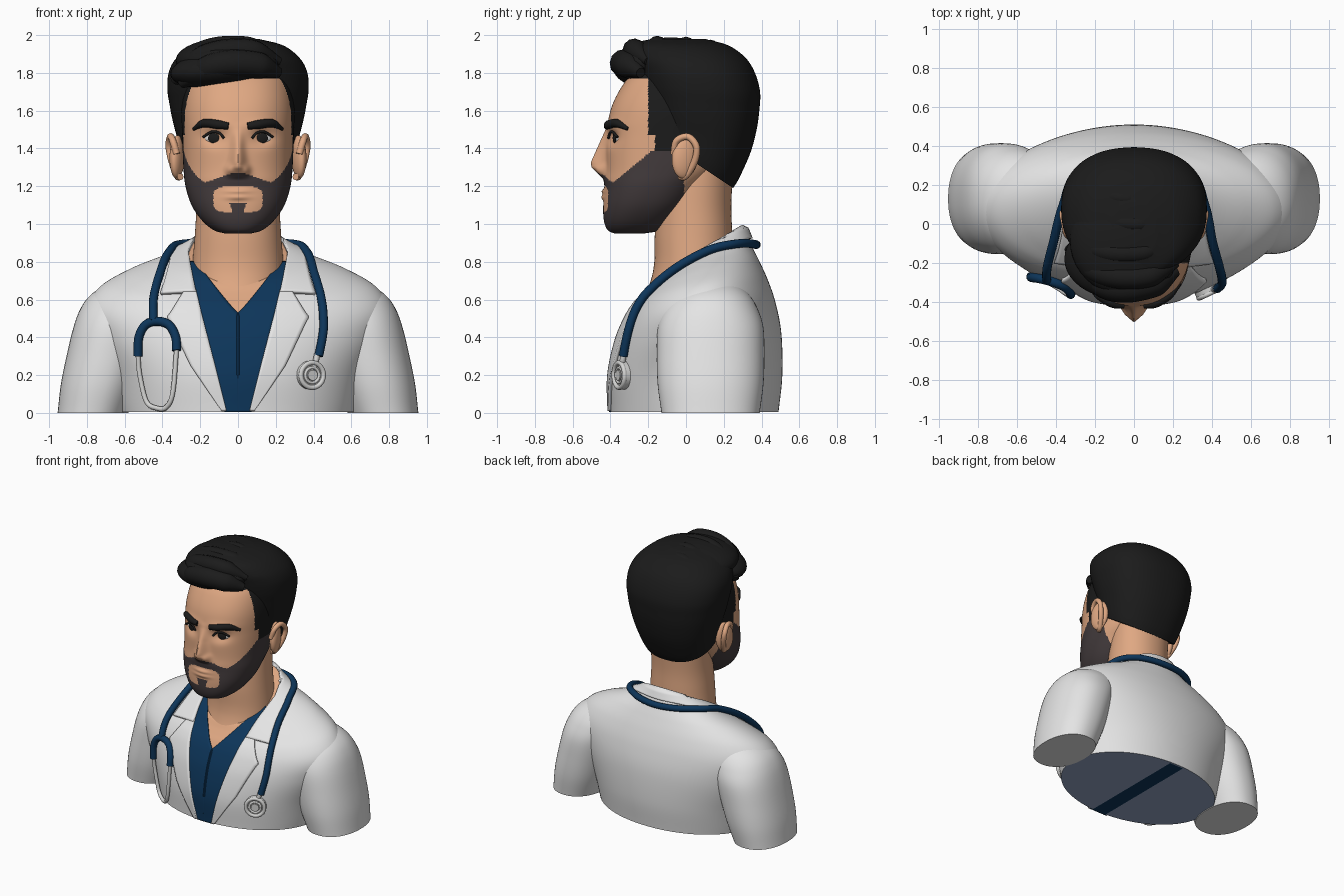
import bpy, bmesh, math
from mathutils import Vector
from mathutils.bvhtree import BVHTree

if "Cube" in bpy.data.objects:
    bpy.data.objects.remove(bpy.data.objects["Cube"])


def mat(name, r, g, b):
    m = bpy.data.materials.new(name)
    m.diffuse_color = (r, g, b, 1)
    m.use_nodes = True
    m.node_tree.nodes["Principled BSDF"].inputs["Base Color"].default_value = m.diffuse_color
    return m


SKIN = mat("skin tan", .74, .39, .225)
HAIR = mat("hair black", .011, .011, .011)
BEARD = mat("beard dark brown", .055, .043, .045)
COAT = mat("coat white", .78, .78, .78)
NAVY = mat("scrubs navy", .004, .036, .102)
METAL = mat("metal grey", .66, .66, .65)
EYE = mat("eye white", .75, .72, .70)
LINING = mat("lining blue grey", .29, .37, .54)


def spline(pts, sub):
    """Catmull-Rom through points of any dimension."""
    p = [Vector(q) for q in pts]
    p = [p[0] * 2 - p[1]] + p + [p[-1] * 2 - p[-2]]
    out = []
    for i in range(1, len(p) - 2):
        a, b, c, d = p[i - 1:i + 3]
        for k in range(sub):
            t = k / sub
            out.append((b * 2 + (c - a) * t + (a * 2 - b * 5 + c * 4 - d) * t * t
                        + (b * 3 - a - c * 3 + d) * t ** 3) * .5)
    return out + [p[-2]]


def lerp_table(table, z):
    for (z0, *a), (z1, *b) in zip(table, table[1:]):
        if z <= z1:
            t = max(0, (z - z0) / (z1 - z0))
            return [u + (v - u) * t for u, v in zip(a, b)]
    return list(table[-1][1:])


def mesh_obj(name, verts, faces, mats, rule=None):
    me = bpy.data.meshes.new(name)
    me.from_pydata(verts, [], faces)
    ob = bpy.data.objects.new(name, me)
    bpy.context.collection.objects.link(ob)
    for m in mats:
        me.materials.append(m)
    if rule:
        for f in me.polygons:
            f.material_index = rule(f.center, f.normal)
    return ob


def loft(name, rings, mats, n=64, sub=8, p=2.3, warp=None, rule=None):
    """Superellipse rings: (z, half_width, y_front, y_back) or
    (z_front, z_back, x0, x1, y_front, y_back, bump)."""
    rings = [(r[0], r[0], -r[1], r[1], r[2], r[3], 0) if len(r) == 4 else r for r in rings]
    verts, rows = [], spline(rings, sub)
    for zf, zb, x0, x1, yf, yb, bump in rows:
        for k in range(n):
            a = 2 * math.pi * k / n
            u, v = (math.copysign(abs(w) ** (2 / p), w) for w in (math.cos(a), math.sin(a)))
            q = Vector(((x0 + x1) / 2 + (x1 - x0) / 2 * u, (yf + yb) / 2 + (yb - yf) / 2 * v,
                        zf + (zb - zf) * (v + 1) / 2 + bump * (1 - v * v)))
            verts.append(warp(q) if warp else q)
    faces = [(i * n + k, i * n + (k + 1) % n, (i + 1) * n + (k + 1) % n, (i + 1) * n + k)
             for i in range(len(rows) - 1) for k in range(n)]
    faces += [tuple(range(n))[::-1], tuple(range(len(verts) - n, len(verts)))]
    mesh_obj(name, verts, faces, mats, rule)
    return BVHTree.FromPolygons(verts, faces)


def snap(bvh, q, off):
    loc, nrm = bvh.find_nearest(q)[:2]
    return loc + nrm * off


def front(bvh, x, z, off=0):
    hit = bvh.ray_cast(Vector((x, -3, z)), Vector((0, 1, 0)))[0]
    hit = hit or bvh.find_nearest(Vector((x, -.3, z)))[0]
    return Vector((x, hit.y - off, z))


def tube(name, pts, r, m, bvh=None, off=0, taper=(1, 1), sub=10):
    pts = spline(pts, sub)
    if bvh:
        pts = [snap(bvh, q, off) for q in pts]
    cu = bpy.data.curves.new(name, 'CURVE')
    cu.dimensions, cu.bevel_depth, cu.bevel_resolution, cu.use_fill_caps = '3D', r, 4, True
    sp = cu.splines.new('POLY')
    sp.points.add(len(pts) - 1)
    table = [(i / (len(taper) - 1), t) for i, t in enumerate(taper)]
    for i, q in enumerate(pts):
        sp.points[i].co = (*q, 1)
        sp.points[i].radius = lerp_table(table, i / (len(pts) - 1))[0]
    cu.materials.append(m)
    ob = bpy.data.objects.new(name, cu)
    bpy.context.collection.objects.link(ob)
    bpy.ops.object.select_all(action='DESELECT')
    ob.select_set(True)
    bpy.context.view_layer.objects.active = ob
    bpy.ops.object.convert(target='MESH')


def ball(name, loc, radii, m, rot=(0, 0, 0)):
    bpy.ops.mesh.primitive_uv_sphere_add(segments=40, ring_count=24, location=loc, rotation=rot)
    ob = bpy.context.object
    ob.name, ob.scale = name, radii
    ob.data.materials.append(m)


def sheet(name, grid, m, thick):
    w = len(grid[0])
    faces = [(i * w + j, i * w + j + 1, (i + 1) * w + j + 1, (i + 1) * w + j)
             for i in range(len(grid) - 1) for j in range(w - 1)]
    ob = mesh_obj(name, [q for row in grid for q in row], faces, [m])
    s = ob.modifiers.new("thickness", 'SOLIDIFY')
    s.thickness, s.offset = thick, 0


def patch(name, bvh, rows, s, m, off, thick, steps=60):
    """Sheet laid on the front of a body, spanning x0..x1 at each height."""
    z0, z1 = rows[0][0], rows[-1][0]
    grid = []
    for i in range(steps + 1):
        z = z0 + (z1 - z0) * i / steps
        a, b = lerp_table(rows, z)
        grid.append([front(bvh, s * (a + (b - a) * j / 8), z, off) for j in range(9)])
    sheet(name, grid, m, thick)


# Coat body, with bare chest inside the opening and a lining underneath
OPEN = [(0, .06), (.3, .135), (.55, .2), (.7, .235), (.85, .26)]


def coat_rule(c, n):
    if n.z < -.9 and c.z < .02:
        return 2
    return 1 if c.z > .5 and c.y < .1 and abs(c.x) < lerp_table(OPEN, c.z)[0] - .01 else 0


torso = loft("coat_body", [
    (.005, .005, -.62, .62, -.40, .49, 0), (.2, .2, -.67, .67, -.405, .51, 0),
    (.38, .42, -.76, .76, -.37, .505, 0), (.50, .58, -.80, .80, -.322, .475, .01),
    (.57, .70, -.73, .73, -.28, .435, .03), (.61, .80, -.58, .58, -.245, .39, .04),
    (.645, .87, -.42, .42, -.215, .355, .04), (.68, .93, -.32, .32, -.19, .33, .02),
    (.70, .98, -.26, .26, -.17, .31, 0)], [COAT, SKIN, LINING], n=160, sub=8, p=2.05, rule=coat_rule)
mesh_obj("scrubs_underside", [(-.06, -.4, .001), (.06, -.4, .001), (.06, .48, .001), (-.06, .48, .001)],
         [(3, 2, 1, 0)], [NAVY])

for s, side in ((-1, "right"), (1, "left")):
    # Short sleeve
    arm = [(0, .58, .955, -.13, .39), (.15, .52, .938, -.15, .41), (.3, .47, .908, -.155, .415),
           (.45, .42, .872, -.15, .41), (.55, .38, .835, -.12, .38), (.62, .36, .785, -.07, .34),
           (.67, .35, .71, 0, .29), (.71, .35, .60, .06, .23)]
    loft(side + "_sleeve", [(z, z, min(s * a, s * b), max(s * a, s * b), c, d, 0)
                            for z, a, b, c, d in arm], [COAT], p=2.2)
    # V-neck scrubs half
    rows = []
    for i in range(41):
        z = .005 + .795 * i / 40
        rows.append((z, .25 * max(0, (z - .52) / .31) ** .9 - .008, lerp_table(OPEN, z)[0] + .01))
    patch(side + "_scrubs", torso, rows, s, NAVY, .004, .008, 80)
    # Lapel
    patch(side + "_lapel", torso, [(.01, .06, .085), (.25, .12, .25), (.48, .18, .36), (.505, .187, .375),
                                   (.53, .193, .355), (.65, .222, .28)], s, COAT, .008, .02)

# Collar wrapped round the neck
inner = [(.222, -.22, .64), (.24, -.12, .73), (.255, .0, .81), (.255, .1, .88), (.19, .23, .96), (0, .30, .985)]
outer = [(.41, -.2, .635), (.385, -.12, .70), (.36, .0, .78), (.34, .14, .85), (.24, .28, .905), (0, .34, .92)]
mir = lambda e: spline(e + [(-x, y, z) for x, y, z in e[-2::-1]], 8)
sheet("collar", [[snap(torso, a.lerp(b, j / 8), .010) for j in range(9)]
                 for a, b in zip(mir(inner), mir(outer))], COAT, .02)

# Neck flaring into the chest
loft("neck", [(.58, .24, -.235, .24), (.7, .245, -.187, .25), (.8, .24, -.168, .25), (.95, .228, -.165, .245),
              (1.1, .22, -.15, .24), (1.3, .22, -.1, .25)], [SKIN], p=2.1)


# Head: face features pushed out of a lofted skull, beard coloured by a rule
def is_beard(p):
    x, y, z = abs(p.x), p.y, p.z
    top = 1.27 - .35 * max(0, x - .03)
    if x > .14:
        top = max(top, min(1.39, 1.22 + .82 * (y + .385)))
    if y > -.01 or z > top:
        return False
    hole = (x / .13) ** 4 + ((z - 1.13) / .07) ** 4 < 1
    return not hole or (z < 1.115 and x < .03 + .4 * max(0, z - 1.07))


def face_warp(p):
    g = lambda d, w: math.exp(-(d / w) ** 2)
    q, x = p.copy(), abs(p.x)
    if p.y < -.2:
        amp, w = lerp_table([(1.235, 0, .05), (1.265, .035, .055), (1.3, .075, .045), (1.325, .08, .038),
                             (1.41, .042, .03), (1.5, .008, .03), (1.54, 0, .03)], p.z)
        q.y -= amp * g(x, w) + .018 * g(x - .045, .02) * g(p.z - 1.285, .025)
        q.y += .028 * g(x - .125, .06) * g(p.z - 1.455, .04) - .010 * g(x - .12, .09) * g(p.z - 1.525, .03)
        q.y -= .014 * g(x, .06) * (g(p.z - 1.172, .014) + g(p.z - 1.142, .014))
        q.y -= .008 * g(x, .13) * g(p.z - 1.235, .03)
    return q


def head_rule(c, n):
    if is_beard(c):
        return 2
    burn = -.165 < c.y < .03 and 1.36 < c.z < 1.6 and abs(c.x) > .2
    return 1 if burn or c.z > 1.77 or (c.y > -.20 and c.z > 1.47) or (c.y > .1 and c.z > 1.3) else 0


head = loft("head", [(.95, .07, -.38, -.22), (.968, .13, -.415, -.13), (1.02, .192, -.435, -.06),
                     (1.1, .246, -.438, .02), (1.2, .278, -.43, .10), (1.3, .289, -.425, .2),
                     (1.45, .295, -.422, .27), (1.6, .30, -.40, .32), (1.72, .285, -.345, .32),
                     (1.8, .25, -.28, .28), (1.88, .17, -.2, .2), (1.92, .06, -.1, .1)],
            [SKIN, HAIR, BEARD], n=300, sub=15, warp=face_warp, rule=head_rule)

for s, side in ((-1, "right"), (1, "left")):
    # Eye, lid line and brow
    e = front(head, s * .128, 1.453)
    ball(side + "_eye", e + Vector((0, .008, 0)), (.050, .018, .028), EYE, (0, 0, s * .25))
    ball(side + "_iris", e + Vector((0, -.006, .002)), (.031, .009, .028), HAIR, (0, 0, s * .2))
    tube(side + "_lid", [front(head, s * x, z, .010) for x, z in
                         ((.075, 1.455), (.10, 1.482), (.14, 1.487), (.185, 1.46))], .007, HAIR)
    tube(side + "_brow", [front(head, s * x, z) for x, z in
                          ((.05, 1.518), (.11, 1.527), (.18, 1.533), (.235, 1.503))],
         .024, HAIR, taper=(.75, 1, .95, .4))
    # Ear with raised rim
    ball(side + "_ear", (s * .322, -.005, 1.355), (.036, .072, .115), SKIN, (-.12, 0, s * .3))
    tube(side + "_ear_rim", [(s * .325, -.065, 1.37), (s * .345, -.05, 1.44), (s * .358, .01, 1.462),
                             (s * .366, .055, 1.41), (s * .35, .045, 1.33), (s * .322, .0, 1.255),
                             (s * .305, -.035, 1.25)], .018, SKIN)

# Hair: cropped back and sides with a slanted lower edge, then swept strands on top
back = [(1.47, 1.19, .285, -.17, .25), (1.50, 1.25, .30, -.175, .285), (1.54, 1.38, .322, -.18, .342),
        (1.60, 1.50, .346, -.195, .374), (1.66, 1.60, .362, -.21, .388), (1.73, 1.70, .374, -.23, .392),
        (1.81, 1.80, .366, -.25, .365), (1.88, 1.88, .325, -.27, .315), (1.945, 1.945, .24, -.26, .225),
        (1.98, 1.98, .11, -.18, .10)]
loft("hair_back", [(zf, zb, -w, w, yf, yb, 0) for zf, zb, w, yf, yb in back], [HAIR], n=96)
ball("hair_top", (-.04, -.08, 1.865), (.29, .29, .122), HAIR)
ball("hair_fringe", (-.07, -.18, 1.825), (.29, .205, .105), HAIR, (0, -.12, 0))
strands = [(.075, (.22, -.24, 1.80), (.08, -.31, 1.845), (-.12, -.325, 1.84), (-.30, -.22, 1.75)),
           (.062, (.22, -.2, 1.86), (.05, -.27, 1.92), (-.18, -.25, 1.89), (-.335, -.12, 1.76)),
           (.052, (.20, -.1, 1.90), (.02, -.15, 1.945), (-.20, -.13, 1.915), (-.335, .0, 1.78)),
           (.048, (.18, .0, 1.91), (-.02, .0, 1.945), (-.22, .03, 1.885), (-.33, .09, 1.77)),
           (.045, (.14, .12, 1.90), (-.06, .13, 1.932), (-.2, .15, 1.87), (-.29, .17, 1.78))]
for i, (r, *pts) in enumerate(strands):
    tube("hair_strand_%d" % i, pts, r, HAIR, taper=(.35, .95, 1, .9, .45))

# Stethoscope: neck tube, yoke, metal ear tubes
tube("stethoscope_tube", [(.418, -.31, .30), (.443, -.27, .45), (.433, -.2, .6), (.40, -.08, .73),
                          (.36, .1, .83), (.27, .26, .87), (0, .36, .885), (-.27, .26, .87),
                          (-.36, .1, .83), (-.41, -.08, .72), (-.44, -.2, .6), (-.44, -.27, .48)],
     .023, NAVY, torso, .024)
flat = lambda pts: [front(torso, x, z, .022) for x, z in pts]
tube("stethoscope_yoke", flat([(-.53, .30), (-.525, .40), (-.49, .465), (-.43, .485), (-.365, .465),
                               (-.33, .40), (-.325, .33)]), .024, NAVY)
tube("ear_tubes", flat([(-.53, .31), (-.52, .2), (-.485, .06), (-.43, .025), (-.38, .03), (-.345, .11),
                        (-.325, .34)]), .013, METAL)

# Chest piece facing along the coat surface
c, n = torso.find_nearest(Vector((.382, -.33, .2)))[:2]
rot = n.to_track_quat('Z', 'Y').to_euler()
for name, r, d, h in (("chest_piece", .076, .012, .03), ("chest_piece_button", .028, .027, .02)):
    bpy.ops.mesh.primitive_cylinder_add(vertices=48, radius=r, depth=h, location=c + n * d, rotation=rot)
    bpy.context.object.name = name
    bpy.context.object.data.materials.append(METAL)
for name, r, t in (("chest_piece_rim", .066, .013), ("chest_piece_inner_rim", .04, .008)):
    bpy.ops.mesh.primitive_torus_add(major_radius=r, minor_radius=t, major_segments=48, minor_segments=12,
                                     location=c + n * .028, rotation=rot)
    bpy.context.object.name = name
    bpy.context.object.data.materials.append(METAL)
tube("chest_piece_stem", flat([(.419, .31), (.413, .28), (.40, .24)]), .016, METAL)

# Smooth shading with crisp edges
bpy.ops.object.select_all(action='SELECT')
bpy.ops.object.shade_smooth_by_angle(angle=math.radians(50))
